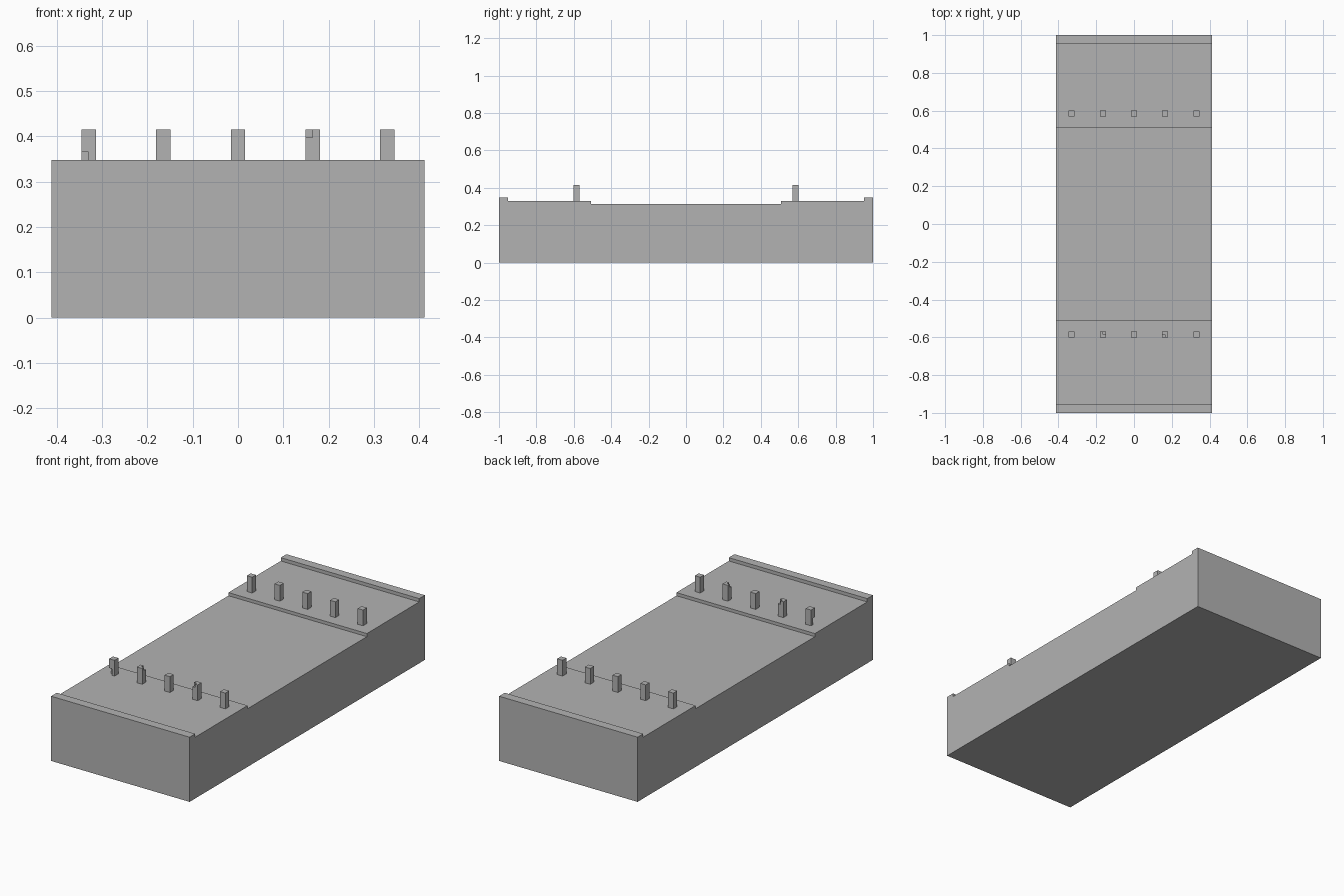
import bpy
import bmesh
from mathutils import Vector

cube = bpy.data.objects.get("Cube")
if cube:
    bpy.data.objects.remove(cube, do_unlink=True)

# Single concrete colour
concrete = bpy.data.materials.new("concrete_grey")
concrete.use_nodes = True
GREY = (0.45, 0.45, 0.45, 1.0)
concrete.diffuse_color = GREY
concrete.node_tree.nodes["Principled BSDF"].inputs["Base Color"].default_value = GREY

HALF_WIDTH = 0.412
ROAD_Z, WALK_Z, CURB_Z = 0.313, 0.33, 0.348
WALK_Y, CURB_Y, END_Y = 0.507, 0.952, 1.0
POST_TOP, POST_R, POST_Y, POST_STEP = 0.415, 0.016, 0.585, 0.165


def make_object(name, bm):
    bmesh.ops.recalc_face_normals(bm, faces=bm.faces)
    mesh = bpy.data.meshes.new(name)
    bm.to_mesh(mesh)
    bm.free()
    mesh.materials.append(concrete)
    obj = bpy.data.objects.new(name, mesh)
    bpy.context.collection.objects.link(obj)
    return obj


def make_box(name, low, high):
    bm = bmesh.new()
    bmesh.ops.create_cube(bm, size=1)
    low, high = Vector(low), Vector(high)
    bmesh.ops.scale(bm, vec=high - low, verts=bm.verts)
    bmesh.ops.translate(bm, vec=(low + high) / 2, verts=bm.verts)
    return make_object(name, bm)


# Road slab: stepped side profile, mirrored front to back and extruded across
half = [(END_Y, 0), (END_Y, CURB_Z), (CURB_Y, CURB_Z), (CURB_Y, WALK_Z),
        (WALK_Y, WALK_Z), (WALK_Y, ROAD_Z)]
profile = half + [(-y, z) for y, z in reversed(half)]
bm = bmesh.new()
face = bm.faces.new([bm.verts.new((-HALF_WIDTH, y, z)) for y, z in profile])
grown = bmesh.ops.extrude_face_region(bm, geom=[face], use_keep_orig=True)
moved = [g for g in grown["geom"] if isinstance(g, bmesh.types.BMVert)]
bmesh.ops.translate(bm, vec=(2 * HALF_WIDTH, 0, 0), verts=moved)
make_object("road_slab", bm)


# Chip out one corner of a post: sx, sy choose the corner
def chip_corner(post, x, y, sx, sy, z0, z1):
    out = 2 * POST_R
    xs, ys = sorted((x, x + sx * out)), sorted((y, y + sy * out))
    cutter = make_box("chip_cutter", (xs[0], ys[0], z0), (xs[1], ys[1], z1))
    cutter.hide_render = True
    mod = post.modifiers.new("chip", "BOOLEAN")
    mod.operation = "DIFFERENCE"
    mod.solver = "EXACT"
    mod.object = cutter
    bpy.context.view_layer.objects.active = post
    bpy.ops.object.modifier_apply(modifier=mod.name)
    bpy.data.objects.remove(cutter, do_unlink=True)


# Chipped posts of the front row: corner signs and height range
chips = {
    -2: (-1, -1, 0.3, 0.365),
    -1: (1, 1, 0.397, 0.45),
    1: (-1, -1, 0.397, 0.45),
}

# Two rows of posts along the walkways
for row, side in (("front", -1), ("back", 1)):
    for i in range(-2, 3):
        x, y = i * POST_STEP, side * POST_Y
        post = make_box(f"{row}_post_{i + 3}",
                        (x - POST_R, y - POST_R, WALK_Z),
                        (x + POST_R, y + POST_R, POST_TOP))
        if side < 0 and i in chips:
            chip_corner(post, x, y, *chips[i])
